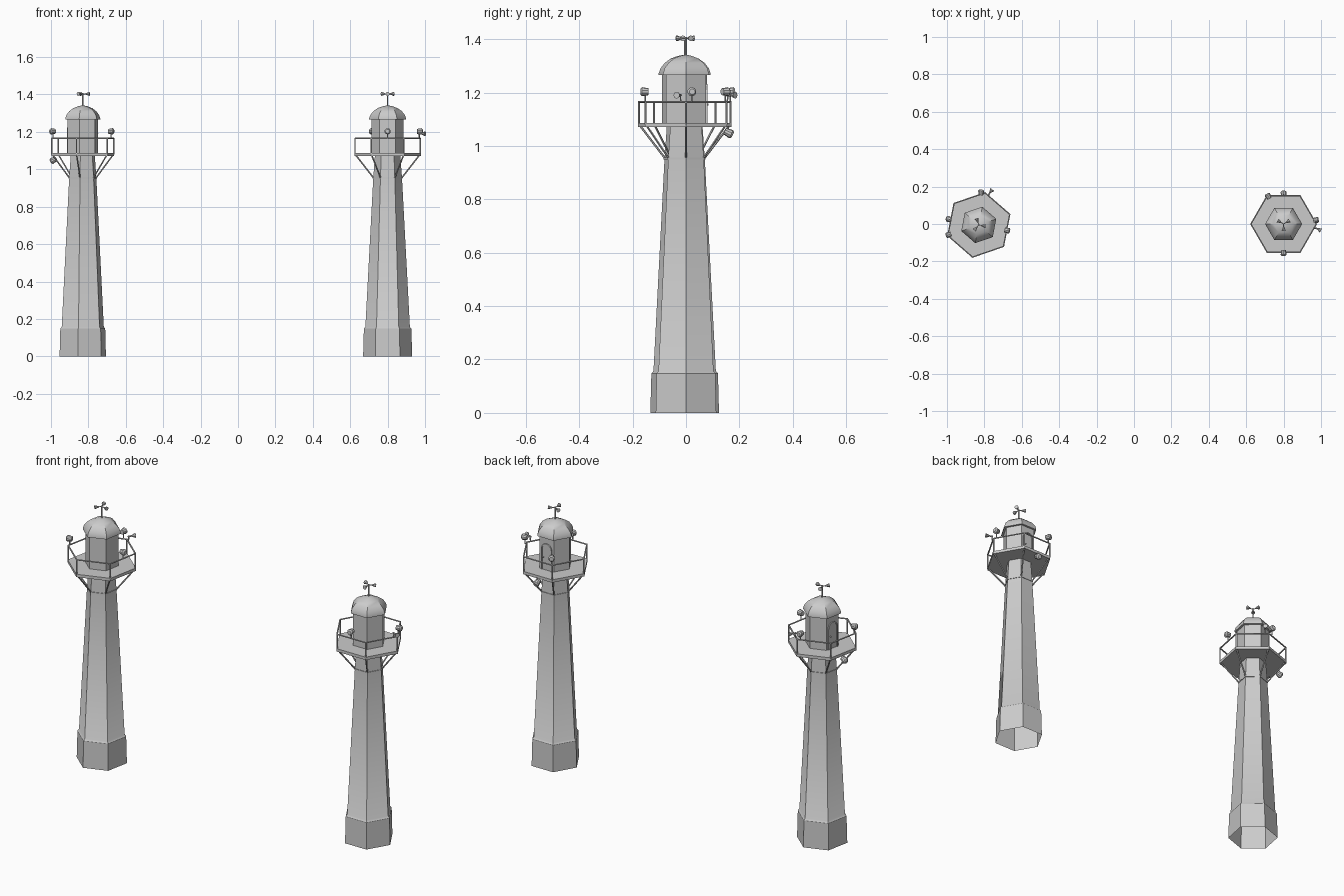
import bpy, bmesh, math
from mathutils import Matrix, Vector

cube = bpy.data.objects.get("Cube")
if cube:
    bpy.data.objects.remove(cube)

grey = bpy.data.materials.new("light_grey")
grey.use_nodes = True
grey.diffuse_color = (0.6, 0.6, 0.6, 1)
grey.node_tree.nodes["Principled BSDF"].inputs["Base Color"].default_value = (0.6, 0.6, 0.6, 1)


def polar(r, deg, z):
    a = math.radians(deg)
    return Vector((r * math.cos(a), r * math.sin(a), z))


def finish(name, bm, place):
    bmesh.ops.recalc_face_normals(bm, faces=bm.faces)
    bm.transform(place)
    mesh = bpy.data.meshes.new(name)
    bm.to_mesh(mesh)
    bm.free()
    mesh.materials.append(grey)
    obj = bpy.data.objects.new(name, mesh)
    bpy.context.collection.objects.link(obj)
    bpy.ops.object.select_all(action="DESELECT")
    obj.select_set(True)
    bpy.context.view_layer.objects.active = obj
    bpy.ops.object.shade_smooth_by_angle(angle=math.radians(35))


def hexagon(name, profile, place, closed=False):
    """Six-sided lathe of (radius, height) pairs."""
    bm = bmesh.new()
    rings = [[bm.verts.new(polar(r, 60 * i, z)) for i in range(6)] for r, z in profile]
    pairs = list(zip(rings, rings[1:]))
    if closed:
        pairs.append((rings[-1], rings[0]))
    for low, high in pairs:
        for i in range(6):
            j = (i + 1) % 6
            bm.faces.new((low[i], low[j], high[j], high[i]))
    bmesh.ops.remove_doubles(bm, verts=bm.verts, dist=0.0001)
    finish(name, bm, place)


def bar(bm, a, b, r, r_end=None, sides=6):
    """Cylinder or cone between two points."""
    a, b = Vector(a), Vector(b)
    turn = (b - a).to_track_quat("Z", "Y").to_matrix().to_4x4()
    bmesh.ops.create_cone(bm, cap_ends=True, segments=sides, radius1=r,
                          radius2=r if r_end is None else r_end, depth=(b - a).length,
                          matrix=Matrix.Translation((a + b) / 2) @ turn)


def lamp(bm, r, deg, z, foot, tilt=0):
    """Drum lamp with a bulged lens, held on a thin stem."""
    back, front = polar(r - 0.013, deg, z + tilt), polar(r + 0.011, deg, z - tilt)
    bar(bm, back, front, 0.013, 0.017, 10)
    bar(bm, front, front + (front - back) * 0.25, 0.017, 0.011, 10)
    bar(bm, polar(r, deg, foot), polar(r, deg, z), 0.003)


def tower(prefix, x, y, angle):
    place = Matrix.Translation((x, y, 0)) @ Matrix.Rotation(math.radians(angle), 4, "Z")

    # Hollow shaft, gallery floor, lantern room and domed roof
    hexagon(prefix + "shaft", [(0.131, 0), (0.127, 0.148), (0.119, 0.157),
                               (0.077, 0.95), (0.068, 1.075)], place)
    hexagon(prefix + "collar", [(0.075, 0.95), (0.08, 0.95), (0.08, 0.956), (0.075, 0.956)],
            place, True)
    hexagon(prefix + "gallery_floor", [(0, 1.07), (0.178, 1.07), (0.178, 1.086), (0, 1.086)], place)
    hexagon(prefix + "lantern_room", [(0.086, 1.086), (0.086, 1.272)], place)
    hexagon(prefix + "roof", [(0.084, 1.265), (0.099, 1.265), (0.099, 1.272), (0.092, 1.291),
                              (0.076, 1.311), (0.053, 1.327), (0.026, 1.337), (0, 1.342)], place)

    # Railing with corner posts
    bm = bmesh.new()
    for i in range(6):
        a, b = 60 * i, 60 * i + 60
        bar(bm, polar(0.175, a, 1.165), polar(0.175, b, 1.165), 0.004)
        bar(bm, polar(0.175, a, 1.08), polar(0.175, a, 1.167), 0.004)
    finish(prefix + "railing", bm, place)

    # Slanting braces under the gallery
    bm = bmesh.new()
    for i in range(6):
        bar(bm, polar(0.076, 60 * i, 0.955), polar(0.168, 60 * i, 1.073), 0.004)
    finish(prefix + "braces", bm, place)

    # Arched door plate and its raised frame on the rear wall
    wall = 0.086 * math.cos(math.radians(30))

    def arch(half, spring):
        top = [Vector((half * math.cos(math.pi * k / 8), wall, spring + half * math.sin(math.pi * k / 8)))
               for k in range(9)]
        return [Vector((half, wall, 1.086))] + top + [Vector((-half, wall, 1.086))]

    bm = bmesh.new()
    outer, inner = arch(0.032, 1.2), arch(0.026, 1.2)
    out_v = [bm.verts.new(p) for p in outer]
    in_v = [bm.verts.new(p) for p in inner]
    strip = [bm.faces.new((out_v[k], out_v[k + 1], in_v[k + 1], in_v[k])) for k in range(len(outer) - 1)]
    raised = bmesh.ops.extrude_face_region(bm, geom=strip)["geom"]
    moved = [g for g in raised if isinstance(g, bmesh.types.BMVert)]
    bmesh.ops.translate(bm, verts=moved, vec=(0, 0.006, 0))
    bm.faces.new([bm.verts.new(p + Vector((0, 0.002, 0))) for p in inner])
    bar(bm, (0.018, wall, 1.155), (0.018, wall + 0.009, 1.155), 0.003)
    finish(prefix + "door", bm, place)

    # Lamps on the rail and one beneath the floor
    bm = bmesh.new()
    for r, deg in ((0.172, 7), (0.168, 119), (0.153, 270)):
        lamp(bm, r, deg, 1.203, 1.165)
    lamp(bm, 0.158, 90, 1.05, 1.075, 0.006)
    finish(prefix + "lamps", bm, place)

    # Signal horn beside the first lamp
    bm = bmesh.new()
    bar(bm, polar(0.165, -7, 1.19), polar(0.185, -8, 1.19), 0.005, 0.004, 8)
    bar(bm, polar(0.183, -8, 1.19), polar(0.203, -10, 1.19), 0.004, 0.013, 8)
    bar(bm, polar(0.168, -7, 1.165), polar(0.17, -7, 1.19), 0.003)
    finish(prefix + "horn", bm, place)

    # Wind gauge: mast with three cups
    bm = bmesh.new()
    bar(bm, (0, 0, 1.335), (0, 0, 1.408), 0.003)
    for deg in (30, 150, 270):
        bar(bm, (0, 0, 1.403), polar(0.02, deg, 1.403), 0.0025)
        bar(bm, polar(0.014, deg, 1.403), polar(0.037, deg, 1.403), 0.003, 0.011, 8)
    finish(prefix + "wind_gauge", bm, place)


tower("left_", 0.80, 0, 0)
tower("right_", -0.83, -0.005, 79)
